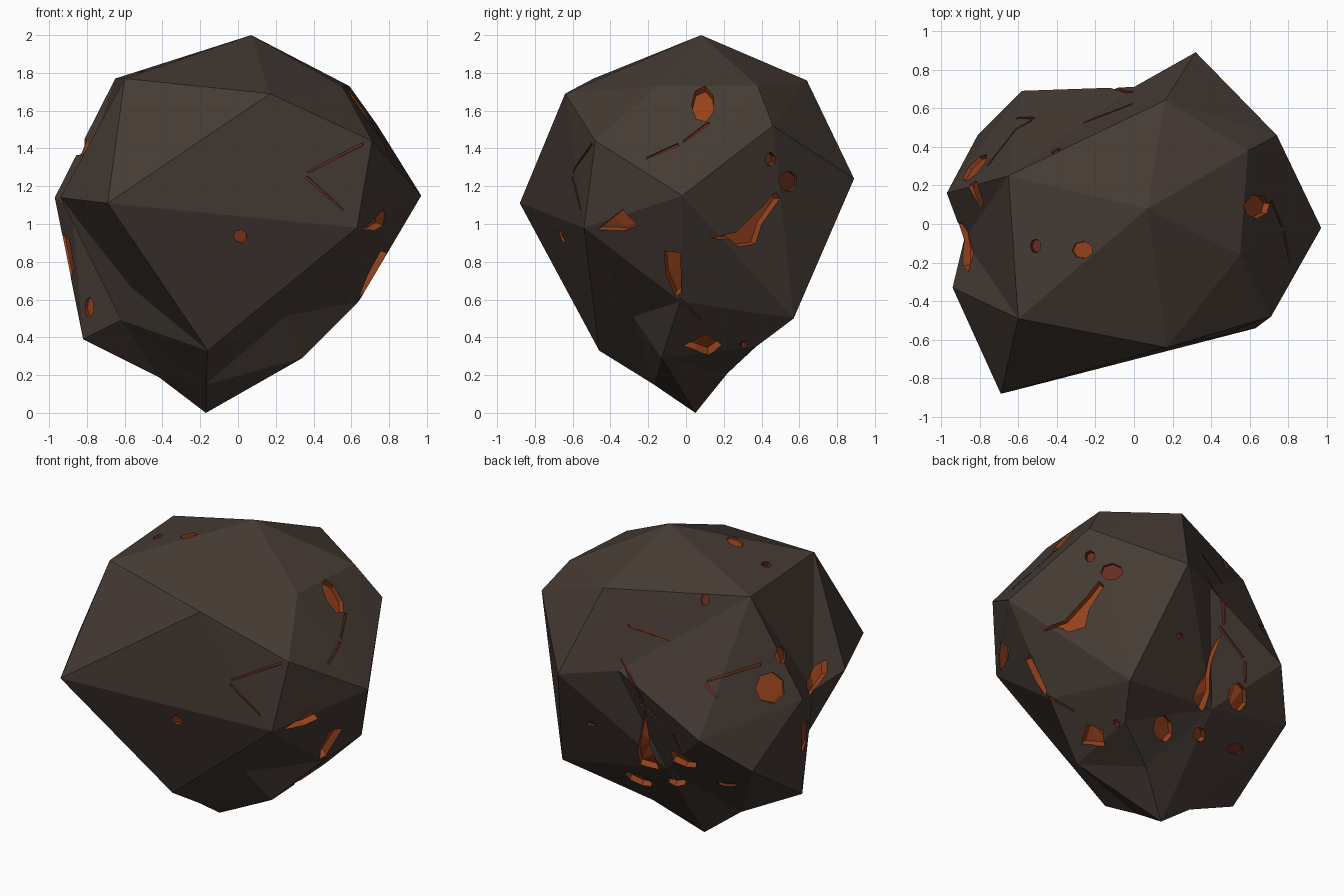
import bpy, bmesh, math
from mathutils import Vector
from mathutils.bvhtree import BVHTree

if "Cube" in bpy.data.objects:
    bpy.data.objects.remove(bpy.data.objects["Cube"])


def material(name, rgb):
    m = bpy.data.materials.new(name)
    m.diffuse_color = (*rgb, 1)
    m.use_nodes = True
    m.node_tree.nodes["Principled BSDF"].inputs["Base Color"].default_value = m.diffuse_color
    return m


MATS = [material("dark brown rock", (0.060, 0.043, 0.034)),
        material("glowing lava", (0.30, 0.054, 0.012)),
        material("dim ember", (0.13, 0.026, 0.013))]
ROCK, LAVA, EMBER = range(3)

# Rock corners (x, y, z)
CORNERS = [
    (.07, .08, 2.0), (-.60, -.49, 1.77), (-.65, .25, 1.77), (.17, -.64, 1.69),
    (.16, .64, 1.76), (.59, .38, 1.73), (.55, -.16, 1.73), (.74, .46, 1.52),
    (.97, -.02, 1.15), (.71, -.48, 1.44), (.63, -.54, .98), (-.69, -.88, 1.11),
    (-.94, -.33, 1.14), (-.97, .16, 1.14), (.32, .89, 1.24), (-.58, .69, .96),
    (-.81, .46, .73), (-.82, -.05, .39), (-.16, -.46, .33), (-.17, .05, 0),
    (.34, -.13, .29), (.64, -.03, .59), (.51, .57, .50)]
# Hollows: position and how far it is pushed out while the skin is wrapped
HOLLOWS = [((-.57, -.34, .67), 1.25), ((-.62, -.22, .49), 1.2), ((.25, -.28, .51), 1.2),
           ((0, .71, 1.28), 1.2), ((-.2, .49, .60), 1.25), ((-.88, -.08, 1.08), 1.12),
           ((-.42, .02, .19), 1.1), ((-.17, -.17, .15), 1.08), ((.09, .22, .21), 1.1),
           ((.38, .37, .35), 1.08)]


def build_rock():
    bm = bmesh.new()
    pairs = []
    for p, push in [(c, 1.0) for c in CORNERS] + HOLLOWS:
        p = Vector(p) - Vector((0, 0, 1))
        pairs.append((bm.verts.new(p * push * p.length ** -0.12), p))
    bmesh.ops.convex_hull(bm, input=[v for v, _ in pairs])
    for v, p in pairs:
        if v.is_valid:
            v.co = p
    bmesh.ops.delete(bm, geom=[v for v in bm.verts if not v.link_faces], context='VERTS')
    bmesh.ops.recalc_face_normals(bm, faces=bm.faces[:])
    return bm


def new_object(name, bm):
    me = bpy.data.meshes.new(name)
    bm.to_mesh(me)
    for m in MATS:
        me.materials.append(m)
    ob = bpy.data.objects.new(name, me)
    bpy.context.collection.objects.link(ob)
    return ob


rock_bm = build_rock()
tree = BVHTree.FromBMesh(rock_bm)
rock = new_object("rock", rock_bm)


# Directions from which the vents are carved
def view(az, el, cx, cy, scale):
    a, e = math.radians(az), math.radians(el)
    d = Vector((math.sin(a) * math.cos(e), -math.cos(a) * math.cos(e), math.sin(e)))
    r = Vector((math.cos(a), math.sin(a), 0))
    return d, r, d.cross(r), cx, cy, scale


VIEWS = {"front": view(0, 0, 238.5, 224.5, 188.7),
         "right": view(90, 0, 687, 224.5, 188.7),
         "top": view(0, 90, 1134.5, 225, 193),
         "back_left": view(215, 25, 686, 672, 165.5),
         "below": view(140, -25, 1134, 668, 165.5)}


def carve(hits, normal, mat, height, depth):
    """Cut a prism around the outline out of the rock; true when it worked."""
    c = sum(hits, Vector()) / len(hits)
    bm = bmesh.new()
    top = [bm.verts.new(h + normal * height) for h in hits]
    low = [bm.verts.new(c + (h - c) * 0.85 - normal * depth) for h in hits]
    bm.faces.new(top)
    bm.faces.new(low[::-1])
    for i in range(len(hits)):
        j = (i + 1) % len(hits)
        bm.faces.new((top[j], top[i], low[i], low[j]))
    bmesh.ops.triangulate(bm, faces=bm.faces[:])
    bmesh.ops.recalc_face_normals(bm, faces=bm.faces[:])
    for f in bm.faces:
        f.material_index = mat
    cutter = new_object("vent_cutter", bm)
    cutter.hide_render = True
    bm.free()
    mod = rock.modifiers.new("vent", 'BOOLEAN')
    mod.operation, mod.solver, mod.object = 'DIFFERENCE', 'EXACT', cutter
    dg = bpy.context.evaluated_depsgraph_get()
    dg.update()
    me = bpy.data.meshes.new_from_object(rock.evaluated_get(dg))
    rock.modifiers.clear()
    bpy.data.objects.remove(cutter)
    if len(me.polygons) > len(rock.data.polygons):
        rock.data = me
        return True
    return False


def vent(where, pts, mat=LAVA, depth=0.045):
    """Project an outline onto the rock and carve it."""
    d, r, u, cx, cy, s = VIEWS[where]
    hits, normal = [], Vector()
    for i, (x, y) in enumerate(pts):
        x2, y2 = pts[(i + 1) % len(pts)]
        steps = max(1, int(math.hypot(x2 - x, y2 - y) / 14))
        for k in range(steps):
            t = k / steps
            px, py = x + (x2 - x) * t, y + (y2 - y) * t
            o = r * ((px - cx) / s) + u * ((cy - py) / s) + d * 4
            loc, n, _, _ = tree.ray_cast(o, -d)
            if loc is not None:
                hits.append(loc)
                normal += n
    if len(hits) < 3:
        return
    normal.normalize()
    for height, dep in ((.1, depth), (.05, depth), (.03, depth * .6), (.15, depth * 1.2)):
        if carve(hits, normal, mat, height, dep):
            break


def blob(where, x, y, rx, ry, mat=LAVA, depth=0.035):
    vent(where, [(x + rx * math.cos(k * math.tau / 7 + .4), y + ry * math.sin(k * math.tau / 7 + .4))
                 for k in range(7)], mat, depth)


def crack(where, path, w=1.7, mat=EMBER):
    for (x, y), (x2, y2) in zip(path, path[1:]):
        n = math.hypot(x2 - x, y2 - y)
        a, b = -(y2 - y) / n * w, (x2 - x) / n * w
        vent(where, [(x + a, y + b), (x2 + a * .6, y2 + b * .6),
                     (x2 - a * .6, y2 - b * .6), (x - a, y - b)], mat, 0.008)


# Wide lava openings
vent("right", [(706, 240), (735, 234), (765, 205), (780, 188), (784, 196), (764, 225),
               (757, 247), (738, 250), (728, 241)])
vent("right", [(596, 231), (625, 208), (641, 226), (626, 232)])
vent("right", [(664, 249), (682, 251), (683, 295), (676, 299), (666, 275)])
vent("right", [(682, 346), (708, 333), (725, 345), (710, 356)])
vent("back_left", [(806, 688), (814, 665), (828, 657), (828, 672), (808, 700)])
vent("back_left", [(740, 757), (750, 742), (775, 745), (797, 738), (797, 766), (770, 776), (745, 780)])
vent("back_left", [(801, 722), (807, 718), (806, 742), (801, 755)], LAVA, .01)
vent("back_left", [(645, 705), (650, 745), (662, 772), (640, 766), (637, 752)], LAVA, .03)

# Round vents
for args in [("right", 704, 105, 13, 20), ("right", 771, 160, 6, 8, EMBER),
             ("right", 789, 182, 11, 12, EMBER, .015), ("right", 745, 345, 4, 4, EMBER),
             ("front", 241, 237, 8, 8, LAVA, .012), ("front", 90, 308, 5, 12, LAVA, .02),
             ("top", 1083, 251, 12, 10, LAVA, .015), ("top", 1036, 247, 6, 8, EMBER, .03),
             ("back_left", 770, 688, 17, 18, LAVA, .02), ("back_left", 780, 655, 6, 10, LAVA, .01),
             ("back_left", 705, 600, 5, 7, EMBER, .012),
             ("below", 1163, 733, 11, 15), ("below", 1199, 736, 7, 8),
             ("below", 1237, 697, 11, 16),
             ("below", 1235, 747, 10, 6, EMBER, .015), ("below", 1180, 642, 4, 4, EMBER, .015)]:
    blob(*args)

# Thin cracks
for where, path in [("right", [(679, 297), (704, 322)]),
                    ("right", [(712, 122), (682, 144), (645, 160)]),
                    ("front", [(368, 142), (304, 175), (346, 213)]),
                    ("back_left", [(620, 655), (645, 705)]),
                    ("back_left", [(765, 663), (703, 682), (718, 698)]),
                    ("back_left", [(625, 624), (675, 642)]),
                    ("below", [(1217, 625), (1245, 660), (1245, 685)])]:
    crack(where, path)

# Flat shading, stand on the ground
for p in rock.data.polygons:
    p.use_smooth = False
for v in rock.data.vertices:
    v.co.z += 1
rock.data.update()
